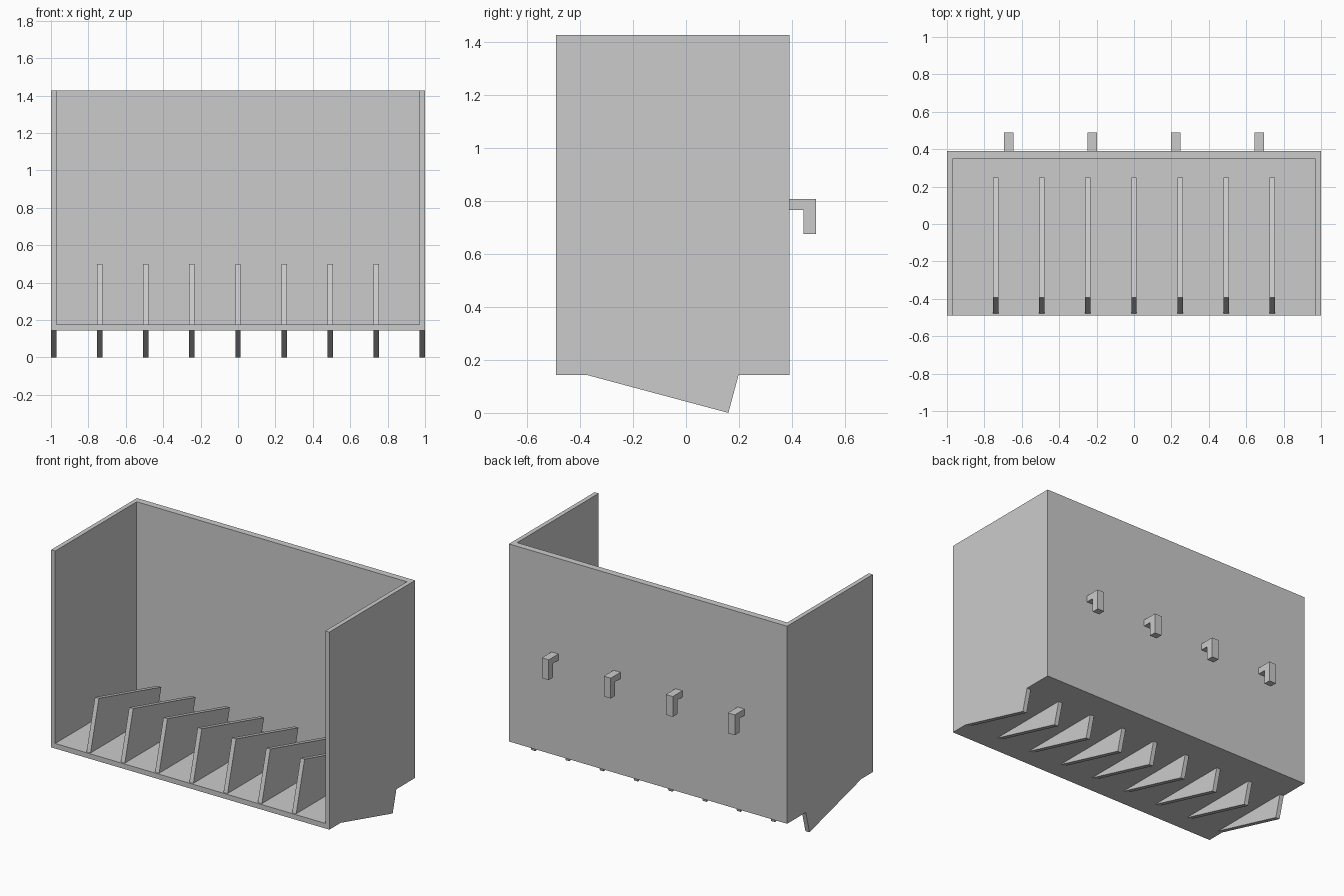
import bpy
import math
from mathutils import Vector

cube = bpy.data.objects.get("Cube")
if cube:
    bpy.data.objects.remove(cube, do_unlink=True)

# Single plain grey
GREY = (0.6, 0.6, 0.6, 1.0)
grey = bpy.data.materials.new("light_grey")
grey.use_nodes = True
grey.diffuse_color = GREY
grey.node_tree.nodes["Principled BSDF"].inputs["Base Color"].default_value = GREY


def prism(name, profile, x, width):
    """Extrude a (y, z) profile, listed counter-clockwise seen from +x, along x."""
    n = len(profile)
    verts = [(x + s * width / 2, y, z) for s in (-1, 1) for y, z in profile]
    faces = [tuple(reversed(range(n))), tuple(range(n, 2 * n))]
    faces += [(i, (i + 1) % n, n + (i + 1) % n, n + i) for i in range(n)]
    mesh = bpy.data.meshes.new(name)
    mesh.from_pydata(verts, [], faces)
    mesh.materials.append(grey)
    obj = bpy.data.objects.new(name, mesh)
    bpy.context.collection.objects.link(obj)
    return obj


def rect(y0, y1, z0, z1):
    return [(y0, z0), (y1, z0), (y1, z1), (y0, z1)]


# Open-fronted, open-topped bin: outer block minus its cavity
FRONT, BACK, BOTTOM, TOP = -0.49, 0.39, 0.143, 1.427
WALL, FLOOR, BACK_WALL = 0.029, 0.033, 0.043
bin_body = prism("bin_body", rect(FRONT, BACK, BOTTOM, TOP), 0, 2)
cutter = prism("cavity_cutter",
               rect(FRONT - 0.2, BACK - BACK_WALL, BOTTOM + FLOOR, TOP + 0.2),
               0, 2 - 2 * WALL)
cutter.hide_render = True
cut = bin_body.modifiers.new("cavity", "BOOLEAN")
cut.operation = "DIFFERENCE"
cut.solver = "EXACT"
cut.object = cutter
bpy.context.view_layer.objects.active = bin_body
bpy.ops.object.modifier_apply(modifier=cut.name)
bpy.data.objects.remove(cutter, do_unlink=True)

# Tilted rectangular dividers that pass through the floor
tilt = math.radians(15)
back = Vector((math.cos(tilt), -math.sin(tilt))) * 0.663
up = Vector((math.sin(tilt), math.cos(tilt))) * 0.338
tip = Vector((0.16, 0.0))
divider = [tuple(p) for p in (tip - back, tip, tip + up, tip - back + up)]
PITCH = (2 - WALL) / 8
for i in range(9):
    prism(f"divider_{i + 1}", divider, (i - 4) * PITCH, WALL)

# Hanging hooks on the back
hook = [(BACK, 0.766), (0.444, 0.766), (0.444, 0.675),
        (0.49, 0.675), (0.49, 0.807), (BACK, 0.807)]
for i in range(4):
    prism(f"hook_{i + 1}", hook, (i - 1.5) * 0.446, 0.05)
